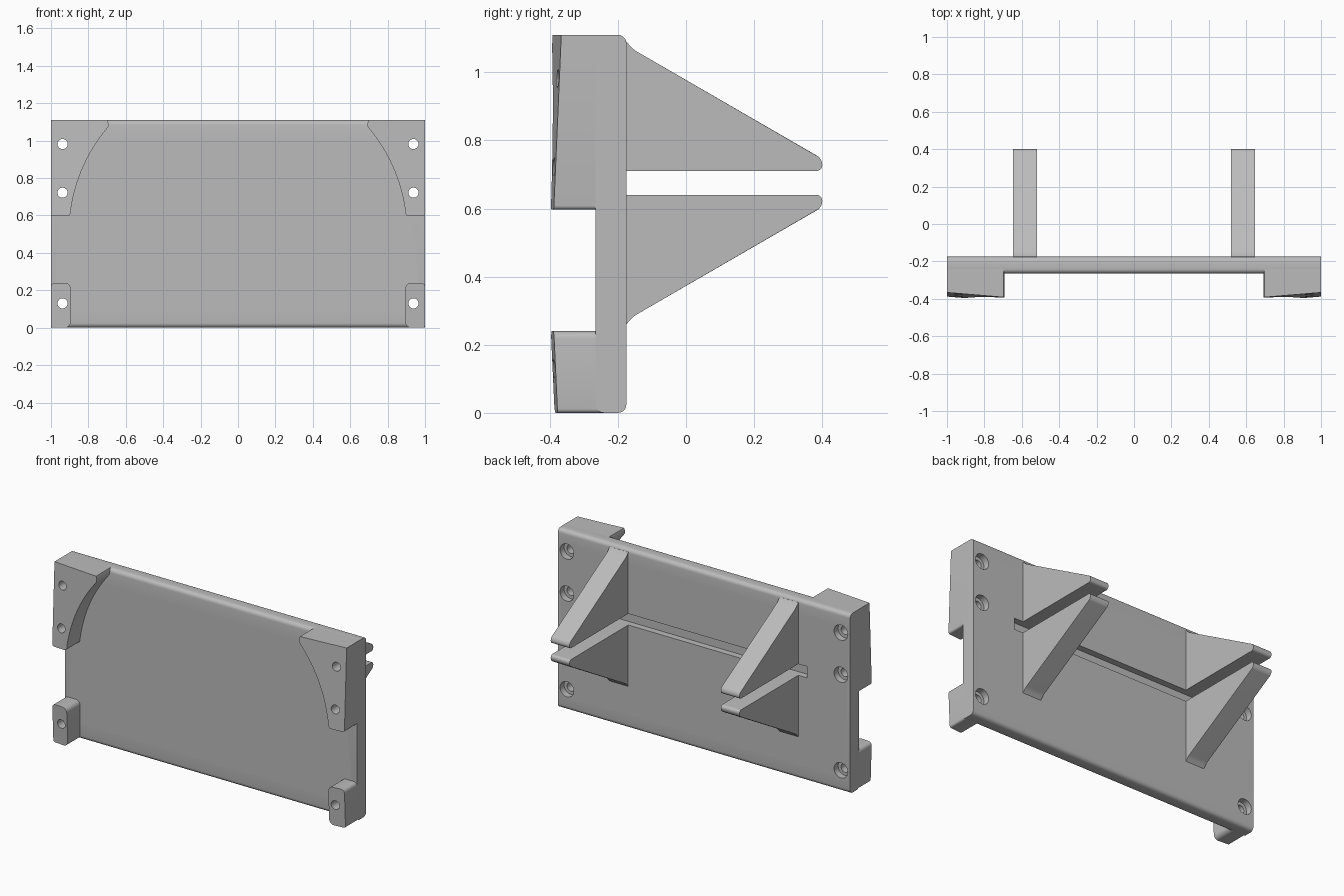
import bpy, bmesh
from mathutils import Vector, geometry

if "Cube" in bpy.data.objects:
    bpy.data.objects.remove(bpy.data.objects["Cube"], do_unlink=True)

grey = bpy.data.materials.new("plain_grey")
grey.use_nodes = True
grey.diffuse_color = (0.5, 0.5, 0.5, 1)
grey.node_tree.nodes["Principled BSDF"].inputs["Base Color"].default_value = grey.diffuse_color

TOP, BACK, FRONT = 1.11, -0.175, -0.265
GAP_MID = 0.675


def rounded(corners, steps=5):
    """Outline from (u, v, cut) corners; cut is how far the rounding reaches."""
    out = []
    for i, (u, v, cut) in enumerate(corners):
        c = Vector((u, v))
        if cut == 0:
            out.append(c)
            continue
        a = Vector(corners[i - 1][:2])
        b = Vector(corners[(i + 1) % len(corners)][:2])
        p, q = c + (a - c).normalized() * cut, c + (b - c).normalized() * cut
        k = 0.552
        out += geometry.interpolate_bezier(p, p.lerp(c, k), q.lerp(c, k), q, steps + 1)
    return [(p[0], p[1]) for p in out]


def prism(name, outline, start, end, place, edge_rule=None, bevel=0.012):
    """Extrude an outline; place(u, v, w) turns it into a 3D point."""
    bm = bmesh.new()
    ends = [[bm.verts.new(place(u, v, w)) for u, v in outline] for w in (start, end)]
    n = len(outline)
    for ring in ends:
        bm.faces.new(ring)
    for i in range(n):
        j = (i + 1) % n
        bm.faces.new((ends[0][i], ends[0][j], ends[1][j], ends[1][i]))
    bmesh.ops.recalc_face_normals(bm, faces=bm.faces)
    if edge_rule:
        bmesh.ops.bevel(bm, geom=[e for e in bm.edges if edge_rule(e)], offset=bevel,
                        segments=3, profile=0.5, affect="EDGES")
    mesh = bpy.data.meshes.new(name)
    bm.to_mesh(mesh)
    bm.free()
    mesh.materials.append(grey)
    ob = bpy.data.objects.new(name, mesh)
    bpy.context.collection.objects.link(ob)
    return ob


def activate(ob):
    bpy.ops.object.select_all(action="DESELECT")
    ob.select_set(True)
    bpy.context.view_layer.objects.active = ob


def cut(ob, cutter):
    activate(ob)
    mod = ob.modifiers.new("cut", "BOOLEAN")
    mod.operation, mod.solver, mod.object = "DIFFERENCE", "EXACT", cutter
    bpy.ops.object.modifier_apply(modifier=mod.name)


def cylinder(x, z, radius, y0, y1):
    bpy.ops.mesh.primitive_cylinder_add(vertices=32, radius=radius, depth=y1 - y0,
                                        location=(x, (y0 + y1) / 2, z),
                                        rotation=(1.570796, 0, 0))
    ob = bpy.context.object
    ob.data.materials.append(grey)
    return ob


# Back plate with rounded long edges
r = 0.025
plate = prism("back_plate", rounded([(FRONT, 0, r), (BACK, 0, r), (BACK, TOP, r), (FRONT, TOP, r)]),
              -1, 1, lambda u, v, w: (w, u, v))

# Corner pad outlines; the upper pad has a curved inner edge
curve = geometry.interpolate_bezier(Vector((0.895, 0.625)), Vector((0.871, 0.79)),
                                    Vector((0.808, 0.933)), Vector((0.705, 1.06)), 14)
upper_outline = (rounded([(1, TOP, 0), (1, 0.597, 0.012), (0.89, 0.597, 0.025)])[:-1]
                 + [(p[0], p[1]) for p in curve]
                 + [(0.693, 1.078), (0.692, 1.092), (0.698, TOP)])
lower_outline = rounded([(1, 0, 0.012), (1, 0.24, 0.022), (0.895, 0.24, 0.03), (0.895, 0, 0.03)])


def pad_front(x, z):
    """Slightly tilted front faces, leaning back away from the middle."""
    lean = 0.043 * (z - 0.6) if z > 0.5 else 0.046 * (0.24 - z)
    return -0.388 + lean - 0.083 * (1 - x)


bodies = [plate]
for side, label in ((1, "left"), (-1, "right")):
    for level, outline in (("upper", upper_outline), ("lower", lower_outline)):
        bodies.append(prism(
            f"{level}_{label}_pad", outline, 0, 1,
            lambda u, v, w: (side * u, pad_front(u, v) if w else -0.22, v)))

# Shallow groove in the back, between and just beyond the brackets
groove = prism("groove_cutter", [(-0.705, 0.64), (0.705, 0.64), (0.705, 0.71), (-0.705, 0.71)],
               BACK - 0.04, BACK + 0.1, lambda u, v, w: (u, w, v))
cut(plate, groove)
cutters = [groove]

# Screw holes with counterbores on the back
for side, label in ((1, "left"), (-1, "right")):
    for z in (0.982, 0.722, 0.13):
        hole = cylinder(side * 0.938, z, 0.027, -0.6, 0)
        bore = cylinder(side * 0.938, z, 0.047, BACK - 0.04, 0)
        cut(plate, hole)
        cut(plate, bore)
        level = "lower" if z < 0.5 else "upper"
        cut(bpy.data.objects[f"{level}_{label}_pad"], hole)
        cutters += [hole, bore]
for c in cutters:
    bpy.data.objects.remove(c, do_unlink=True)

# Triangular brackets in mirrored pairs, rounded along the sloping edge
bracket = rounded([(-0.2, 0.71, 0), (0.4, 0.71, 0.017), (0.4, 0.746, 0.017),
                   (-0.155, 1.067, 0.012), (BACK, 1.09, 0), (-0.2, 1.09, 0)])


def sloping_edge(e):
    a, b = (v.co for v in e.verts)
    far = all(abs(p.z - GAP_MID) > 0.055 and p.y > -0.19 for p in (a, b))
    return far and abs(a.x - b.x) < 0.001 and (a - b).length > 0.1


for side, label in ((1, "left"), (-1, "right")):
    for flip, level in ((1, "upper"), (-1, "lower")):
        bodies.append(prism(
            f"{level}_{label}_bracket", bracket, 0.518, 0.646,
            lambda u, v, w: (side * w, u, GAP_MID + flip * (v - GAP_MID)), sloping_edge))

for ob in bodies:
    activate(ob)
    bpy.ops.object.shade_smooth_by_angle(angle=0.6)
